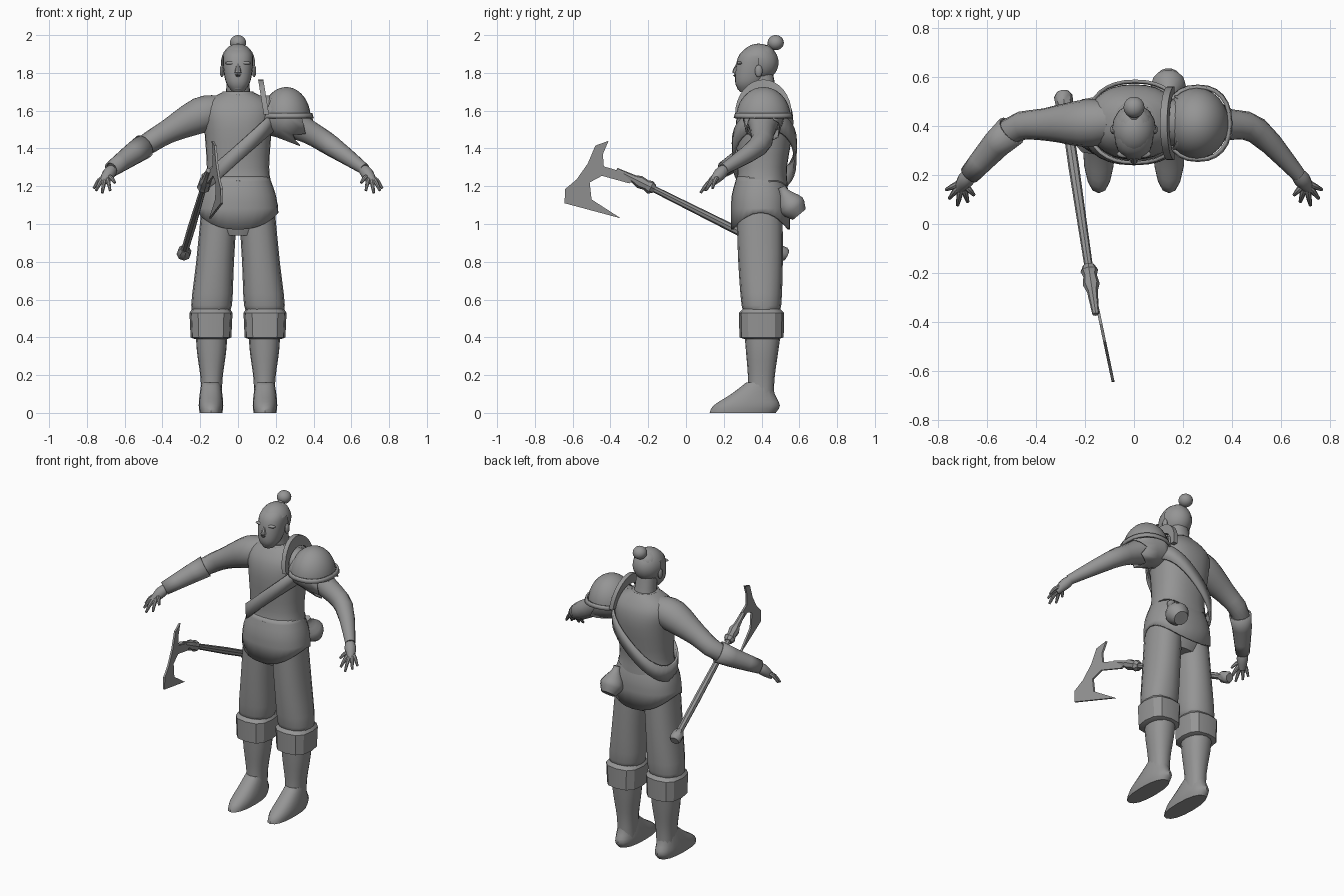
import bpy
import bmesh
import math
from mathutils import Vector, Matrix

default_cube = bpy.data.objects.get("Cube")
if default_cube:
    bpy.data.objects.remove(default_cube, do_unlink=True)

# Single clay colour
clay = bpy.data.materials.new("clay_grey")
clay.use_nodes = True
clay.diffuse_color = (.3, .3, .3, 1)
clay.node_tree.nodes["Principled BSDF"].inputs["Base Color"].default_value = clay.diffuse_color


def finish(name, bm, mirror=False, thickness=0, angle=40):
    """Turn a bmesh into a shaded object, optionally mirrored or thickened."""
    bmesh.ops.recalc_face_normals(bm, faces=bm.faces)
    mesh = bpy.data.meshes.new(name)
    bm.to_mesh(mesh)
    bm.free()
    mesh.materials.append(clay)
    obj = bpy.data.objects.new(name, mesh)
    bpy.context.collection.objects.link(obj)
    bpy.ops.object.select_all(action="DESELECT")
    obj.select_set(True)
    bpy.context.view_layer.objects.active = obj
    bpy.ops.object.shade_smooth_by_angle(angle=math.radians(angle))
    if mirror:
        obj.modifiers.new("mirror", "MIRROR")
    if thickness:
        solid = obj.modifiers.new("solidify", "SOLIDIFY")
        solid.thickness = thickness
        solid.offset = 0


def skin(name, rings, caps=True, **options):
    """Bridge a list of point rings with quads."""
    bm = bmesh.new()
    loops = [[bm.verts.new(point) for point in ring] for ring in rings]
    count = len(loops[0])
    for lower, upper in zip(loops, loops[1:]):
        for i in range(count):
            j = (i + 1) % count
            bm.faces.new((lower[i], lower[j], upper[j], upper[i]))
    if caps:
        bm.faces.new(loops[0])
        bm.faces.new(loops[-1])
    finish(name, bm, **options)


def flowing(points, steps):
    """Fill in a smooth spline through a few key points of any dimension."""
    keys = [Vector(p) for p in points]
    padded = [keys[0]] + keys + [keys[-1]]
    result = []
    for before, start, end, after in zip(padded, padded[1:], padded[2:], padded[3:]):
        leave, arrive = (end - before) / 2, (after - start) / 2
        for step in range(steps):
            t = step / steps
            ease = t * t * (3 - 2 * t)
            result.append(start * (1 - ease) + end * ease
                          + leave * t * (1 - t) ** 2 - arrive * t * t * (1 - t))
    return result + [keys[-1]]


def rounded(value, power):
    return math.copysign(abs(value) ** (2 / power), value)


def turns(sides):
    return [math.tau * k / sides for k in range(sides)]


def loft(name, base, sections, lean=(0, 0), sides=20, power=2.3, steps=3, shift=None, **options):
    """Stack ovals given as (z, radius x, radius y) on a centre line that may lean."""
    rings = []
    bottom = sections[0][0]
    for index, (z, rx, ry) in enumerate(flowing(sections, steps)):
        cx = base[0] + lean[0] * (z - bottom)
        cy = base[1] + lean[1] * (z - bottom)
        ring = []
        for turn in turns(sides):
            c, s = rounded(math.cos(turn), power), rounded(math.sin(turn), power)
            rise = shift(index, c, s) if shift else 0
            ring.append(Vector((cx + rx * c, cy + ry * s, z + rise)))
        rings.append(ring)
    skin(name, rings, **options)


def tube(name, path, sides=14, steps=3, jag=0, **options):
    """Sweep a circle along a path of (x, y, z, radius), with an optional torn end."""
    path = flowing(path, steps)
    last = len(path) - 1
    rings = []
    for i, (*centre, radius) in enumerate(path):
        tangent = (path[min(i + 1, last)] - path[max(i - 1, 0)]).to_3d()
        frame = tangent.to_track_quat("Z", "Y")
        ring = []
        for k, turn in enumerate(turns(sides)):
            tear = jag * (k % 3) if i == last else 0
            offset = Vector((math.cos(turn) * radius, math.sin(turn) * radius, tear))
            ring.append(Vector(centre) + frame @ offset)
        rings.append(ring)
    skin(name, rings, **options)


def plate(name, outline, place, depth):
    """Extrude a flat outline; place maps its two coordinates into space."""
    half = Vector((depth / 2, 0, 0))
    skin(name, [[place(*p) - half for p in outline], [place(*p) + half for p in outline]], angle=30)


def ball(name, centre, radii, keep=None, detail=16, **options):
    """Ellipsoid, optionally trimmed by a rule on the vertex position."""
    bm = bmesh.new()
    matrix = Matrix.Translation(centre) @ Matrix.Diagonal((*radii, 1))
    bmesh.ops.create_uvsphere(bm, u_segments=detail, v_segments=detail, radius=1, matrix=matrix)
    if keep:
        bmesh.ops.delete(bm, geom=[v for v in bm.verts if not keep(v.co)], context="VERTS")
    finish(name, bm, **options)


# Head, face and topknot
loft("head", (0, .32), [(1.7, .03, .035), (1.74, .06, .07), (1.8, .075, .09),
                        (1.88, .08, .1), (1.92, .065, .08), (1.945, .035, .045)], lean=(0, .3))
ball("hair_cap", (0, .385, 1.855), (.09, .105, .1),
     keep=lambda p: p.z > 1.88 or (p.y > .37 and p.z > 1.77))
ball("topknot", (0, .475, 1.96), (.043, .043, .04))
tube("topknot_tie", [(0, .42, 1.91, .03), (0, .465, 1.95, .02)], sides=10, steps=1)
tube("nose", [(0, .275, 1.85, .008), (0, .262, 1.8, .018), (0, .27, 1.785, .01)], sides=8)
ball("brow", (.035, .285, 1.852), (.036, .016, .01), detail=10, mirror=True)
ball("lips", (0, .28, 1.76), (.026, .014, .009), detail=10)
ball("chin", (0, .29, 1.725), (.03, .02, .02), detail=10)
ball("ear", (.085, .385, 1.81), (.012, .02, .033), detail=10, mirror=True)
loft("neck", (0, .43), [(1.63, .08, .075), (1.69, .064, .064), (1.8, .06, .064)], lean=(0, -.2))


# Shirt with a wavy hem, hip cloth dipping at front and back, sloping strap
def shirt_hem(index, c, s):
    return .02 * math.cos(3 * math.atan2(c, -s)) if index == 0 else 0


def cloth_hem(index, c, s):
    return -.09 * s * s if index == 0 else 0


def strap_slope(index, c, s):
    return .17 * c


loft("shirt", (0, .4), [(1.21, .178, .138), (1.3, .165, .13), (1.5, .178, .152), (1.6, .186, .142),
                        (1.66, .15, .11), (1.7, .075, .075)],
     lean=(0, .05), sides=28, shift=shirt_hem)
loft("collar", (0, .42), [(1.67, .09, .085), (1.7, .075, .075)], steps=1, caps=False, thickness=.012)
loft("hip_cloth", (0, .395), [(1.06, .208, .15), (1.15, .195, .147), (1.25, .16, .12)],
     sides=28, shift=cloth_hem, caps=False, thickness=.012)
loft("hips", (0, .39), [(.94, .12, .1), (1.03, .185, .125), (1.2, .165, .12)])
loft("chest_strap", (.005, .415), [(1.33, .19, .163), (1.43, .192, .166)], steps=1,
     sides=32, shift=strap_slope, caps=False, thickness=.014)

# Trousers, cuffs and boots
loft("trouser_leg", (.143, .4), [(.53, .085, .085), (.57, .108, .105), (.8, .1, .118),
                                 (1.08, .095, .122)],
     lean=(-.08, -.02), sides=16, mirror=True)
loft("boot_cuff", (.143, .4), [(.39, .085, .09), (.4, .108, .117), (.53, .114, .12), (.55, .1, .1)],
     steps=1, sides=12, power=2.7, mirror=True, angle=30)
loft("boot_shaft", (.14, .395), [(.06, .055, .07), (.18, .058, .07), (.32, .077, .085),
                                 (.41, .083, .095)],
     lean=(0, .03), sides=16, mirror=True)
loft("boot_foot", (.143, .3), [(0, .06, .175), (.04, .065, .175), (.1, .06, .115), (.16, .05, .07)],
     lean=(0, .55), sides=16, mirror=True)

# Arms and hands, fingers fanned by rule
arm = flowing([(.1, .42, 1.6, .085), (.2, .41, 1.575, .097), (.37, .405, 1.49, .065),
               (.5, .38, 1.41, .055), (.67, .2, 1.29, .03)], 3)
tube("arm", arm, steps=1, mirror=True)
tube("palm", [(.66, .21, 1.295, .026), (.685, .18, 1.265, .034), (.715, .14, 1.22, .02)],
     sides=10, mirror=True)
wrist = Vector((.7, .17, 1.26))
for k, finger in enumerate(("little", "ring", "middle", "index", "thumb")):
    turn = -math.radians(25 + 27 * k)
    reach = .095 - .012 * abs(k - 2)
    drop = .6 if finger == "thumb" else 1
    bone = Vector((math.cos(turn), math.sin(turn), -drop)) * reach
    knuckle = wrist + bone * .6 + Vector((0, 0, .01))
    tube(finger + "_finger", [(*(wrist + bone * .25), .014), (*knuckle, .012),
                              (*(wrist + bone), .007)], sides=8, mirror=True)

# Right forearm guard and torn left sleeve follow the arm
tube("forearm_guard", [(-x, y, z, r + .008) for x, y, z, r in arm[-4:]], steps=1,
     caps=False, thickness=.008)
tube("torn_sleeve", [(x, y, z, r + .012) for x, y, z, r in arm[2:6]], steps=1, sides=15,
     jag=.03, caps=False, thickness=.006)

# Left shoulder armour: dome, rim and upright neck guard
ball("shoulder_dome", (.255, .41, 1.56), (.13, .145, .165), keep=lambda p: p.z > 1.555, detail=24)
loft("shoulder_rim", (.26, .41), [(1.56, .135, .152), (1.585, .128, .145)], steps=1,
     sides=24, caps=False, thickness=.012)
arc = [math.pi * k / 16 for k in range(17)]
guard = [(.41 + .15 * math.cos(a), .185 * math.sin(a)) for a in arc]
guard += [(.41 + .12 * math.cos(a), .12 * math.sin(a)) for a in reversed(arc)]
plate("neck_guard", guard, lambda y, rise: Vector((.15 - .16 * rise, y, 1.58 + rise)), .028)

# Flask on the back of the belt
tube("flask", [(.14, .505, 1.195, .024), (.14, .52, 1.165, .03), (.14, .56, 1.1, .072),
               (.14, .6, 1.05, .045)])

# Axe: shaft, pommel, collar and blade
butt, grip = Vector((-.288, .52, .84)), Vector((-.182, -.19, 1.195))


def fitting(name, stations):
    """Turned part on the shaft line, from (position along the shaft, radius)."""
    tube(name, [(*butt.lerp(grip, t), r) for t, r in stations], sides=8, steps=1)


fitting("axe_shaft", [(0, .02), (.4, .022), (1, .017)])
fitting("axe_pommel", [(-.02, .028), (0, .038), (.05, .036), (.08, .024)])
fitting("axe_collar", [(.97, .024), (1, .036), (1.03, .028), (1.08, .034), (1.12, .022), (1.25, .014)])
blade = [(-.25, 1.25), (-.435, 1.305), (-.44, 1.37), (-.41, 1.44), (-.48, 1.415), (-.52, 1.32),
         (-.58, 1.235), (-.64, 1.185), (-.643, 1.11), (-.345, 1.03), (-.5, 1.13), (-.51, 1.22),
         (-.445, 1.255), (-.3, 1.215)]
plate("axe_blade", blade, lambda y, z: Vector((-.22 - .21 * y, y, z)), .012)
